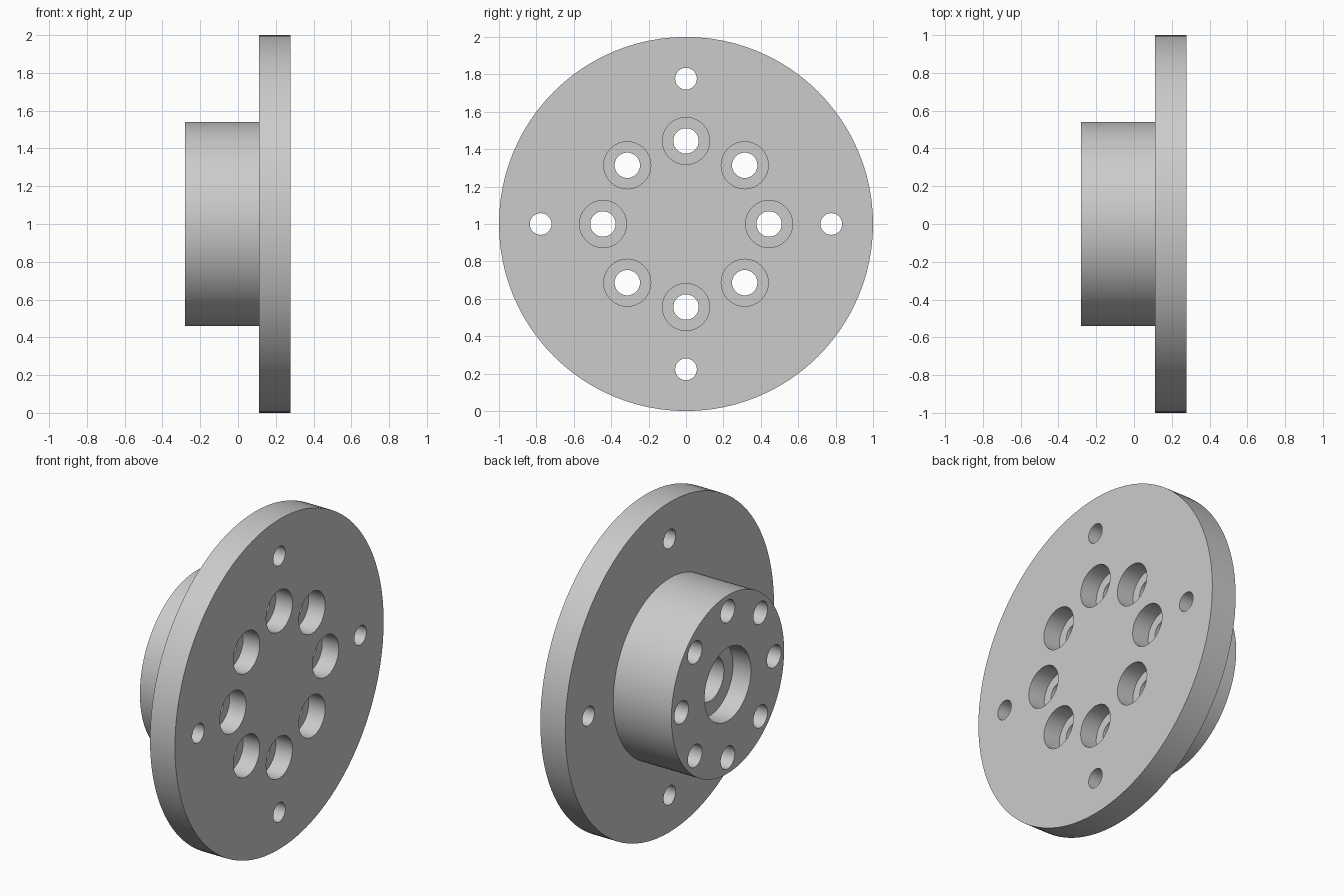
import bpy, bmesh, math
from mathutils import Vector, Matrix

if "Cube" in bpy.data.objects:
    bpy.data.objects.remove(bpy.data.objects["Cube"], do_unlink=True)

steel = bpy.data.materials.new("light_grey_metal")
steel.use_nodes = True
colour = (0.6, 0.6, 0.6, 1)
steel.diffuse_color = colour
steel.node_tree.nodes["Principled BSDF"].inputs["Base Color"].default_value = colour

# Main dimensions along the x axis
HUB_FACE, PLATE_BACK, PLATE_FACE = -0.28, 0.11, 0.277
OVER = 0.05  # cutters stick out past the surfaces


def add_turned(bm, profile, segments, centre):
    """Turn (x, radius) points about an x-parallel axis into a capped solid."""
    rings = []
    for x, r in profile:
        ring = []
        for i in range(segments):
            a = math.tau * i / segments
            offset = Vector((x, r * math.cos(a), r * math.sin(a)))
            ring.append(bm.verts.new(centre + offset))
        rings.append(ring)
    for a, b in zip(rings, rings[1:]):
        for i in range(segments):
            j = (i + 1) % segments
            bm.faces.new((a[i], a[j], b[j], b[i]))
    bm.faces.new(rings[0])
    bm.faces.new(rings[-1])


def make_object(name, bm):
    bmesh.ops.recalc_face_normals(bm, faces=bm.faces)
    mesh = bpy.data.meshes.new(name)
    bm.to_mesh(mesh)
    bm.free()
    mesh.materials.append(steel)
    obj = bpy.data.objects.new(name, mesh)
    bpy.context.collection.objects.link(obj)
    return obj


def on_circle(radius, count):
    for i in range(count):
        a = math.tau * i / count
        yield Vector((0, radius * math.cos(a), 1 + radius * math.sin(a)))


# Round plate with its hub
axis = Vector((0, 0, 1))
bm = bmesh.new()
add_turned(bm, [(HUB_FACE, 0.54), (PLATE_BACK, 0.54),
                (PLATE_BACK, 1), (PLATE_FACE, 1)], 96, axis)
flange = make_object("flange_with_hub", bm)

# Stepped blind bore in the hub
bm = bmesh.new()
add_turned(bm, [(HUB_FACE - OVER, 0.222), (-0.16, 0.222),
                (-0.16, 0.134), (0.11, 0.134)], 48, axis)

# Counterbored bolt holes through hub and plate
for centre in on_circle(0.444, 8):
    add_turned(bm, [(HUB_FACE - OVER, 0.068), (0.166, 0.068),
                    (0.166, 0.126), (PLATE_FACE + OVER, 0.126)], 32, centre)

# Plain mounting holes near the rim
for centre in on_circle(0.777, 4):
    add_turned(bm, [(PLATE_BACK - OVER, 0.058),
                    (PLATE_FACE + OVER, 0.058)], 32, centre)
cutter = make_object("hole_cutter", bm)
cutter.hide_render = True

# Cut the holes, then discard the cutter
cut = flange.modifiers.new("holes", 'BOOLEAN')
cut.operation = 'DIFFERENCE'
cut.solver = 'EXACT'
cut.object = cutter
bpy.ops.object.select_all(action='DESELECT')
bpy.context.view_layer.objects.active = flange
flange.select_set(True)
bpy.ops.object.modifier_apply(modifier=cut.name)
bpy.data.objects.remove(cutter, do_unlink=True)

bpy.ops.object.shade_smooth_by_angle(angle=math.radians(30))
